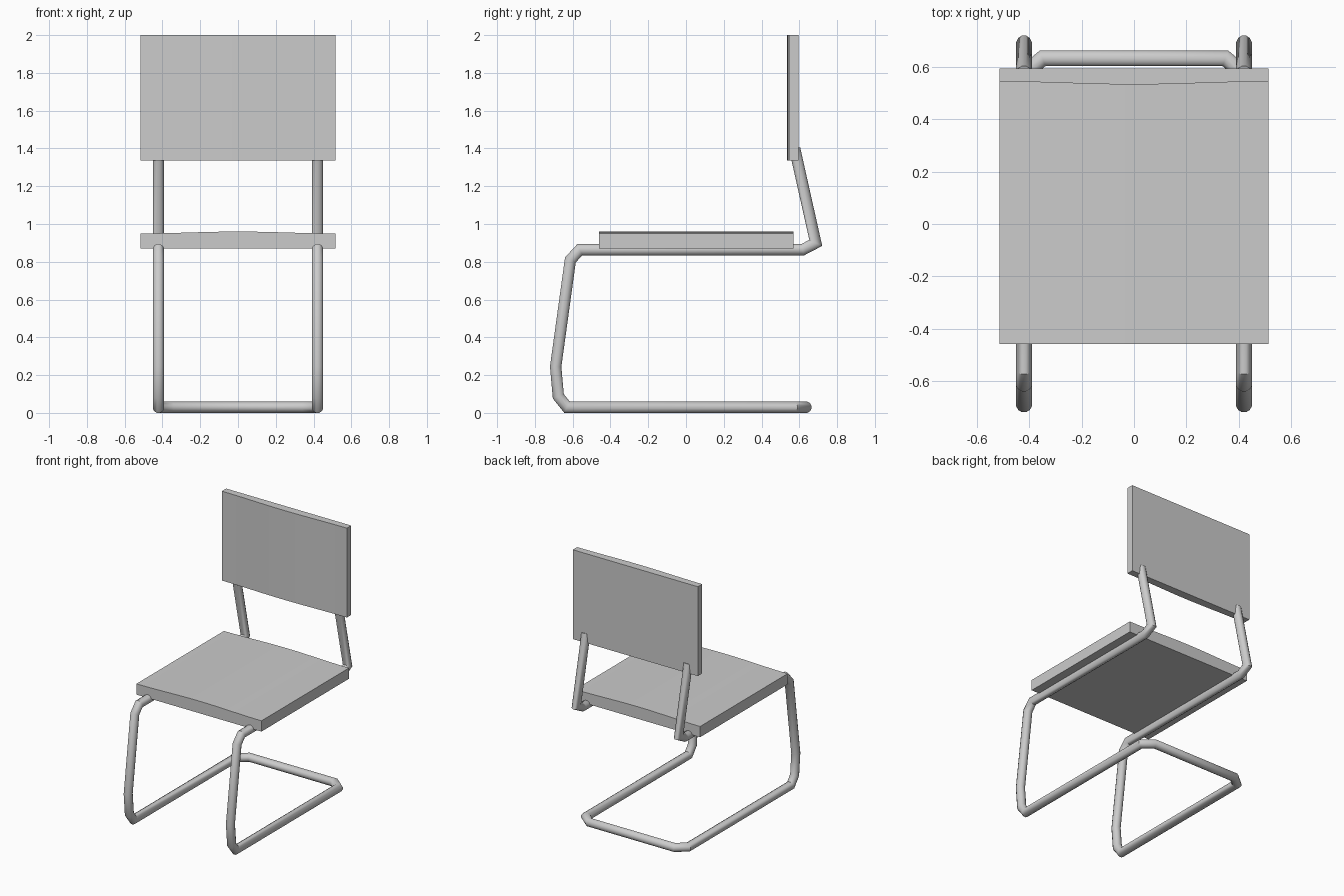
import bpy, bmesh, math
from mathutils import Vector

if "Cube" in bpy.data.objects:
    bpy.data.objects.remove(bpy.data.objects["Cube"])


def finish(name, bm, angle):
    bmesh.ops.recalc_face_normals(bm, faces=bm.faces)
    mesh = bpy.data.meshes.new(name)
    bm.to_mesh(mesh)
    bm.free()
    ob = bpy.data.objects.new(name, mesh)
    bpy.context.collection.objects.link(ob)
    bpy.ops.object.select_all(action='DESELECT')
    ob.select_set(True)
    bpy.context.view_layer.objects.active = ob
    bpy.ops.object.shade_smooth_by_angle(angle=math.radians(angle))
    return ob


def tube(name, path, radius, sides=12):
    """Sweep a round section along a path with mitred corners."""
    pts = [Vector(p) for p in path]
    dirs = [(b - a).normalized() for a, b in zip(pts, pts[1:])]
    bm = bmesh.new()
    u = dirs[0].cross(Vector((1, 0, 0))).normalized()
    v = dirs[0].cross(u)
    ring = [pts[0] + radius * (math.cos(t) * u + math.sin(t) * v)
            for t in (2 * math.pi * (i + 0.5) / sides for i in range(sides))]
    rings = [[bm.verts.new(p) for p in ring]]
    for i in range(1, len(pts)):
        d = dirs[i - 1]
        n = (d + dirs[i]).normalized() if i < len(dirs) else d
        # slide each point along the segment onto the mitre plane
        ring = [p + d * ((pts[i] - p).dot(n) / d.dot(n)) for p in ring]
        rings.append([bm.verts.new(p) for p in ring])
    for a, b in zip(rings, rings[1:]):
        for i in range(sides):
            j = (i + 1) % sides
            bm.faces.new((a[i], a[j], b[j], b[i]))
    bm.faces.new(rings[0])
    bm.faces.new(rings[-1])
    return finish(name, bm, 40)


def panel(name, half_width, thickness, crown, to_world, depth):
    """Slab whose one side swells gently in the middle, extruded by depth."""
    xs = [half_width * (i / 6 - 1) for i in range(13)]
    top = [(x, thickness + crown * 0.5 * (1 + math.cos(math.pi * x / half_width))) for x in xs]
    profile = [(-half_width, 0)] + top + [(half_width, 0)]
    bm = bmesh.new()
    face = bm.faces.new([bm.verts.new(to_world(x, h)) for x, h in profile])
    out = bmesh.ops.extrude_face_region(bm, geom=[face])
    bmesh.ops.translate(bm, vec=depth,
                        verts=[g for g in out['geom'] if isinstance(g, bmesh.types.BMVert)])
    return finish(name, bm, 30)


# Cantilever frame: one side from backrest to floor, mirrored at the rear floor bar
X = 0.421
half = [(X, 0.575, 1.40), (X, 0.687, 0.90), (X, 0.618, 0.864), (X, -0.562, 0.864),
        (X, -0.612, 0.81), (X, -0.69, 0.245), (X, -0.676, 0.092), (X, -0.63, 0.034),
        (X, 0.575, 0.034), (0.35, 0.634, 0.034)]
tube("frame", half + [(-x, y, z) for x, y, z in reversed(half)], 0.031)

# Floor contact sits at z = 0 along the front of the runners
for ob in bpy.data.objects:
    low = min(v.co.z for v in ob.data.vertices)
    for v in ob.data.vertices:
        if v.co.z < 0.2:
            v.co.z -= low

# Seat: crowned upwards
panel("seat", 0.515, 0.08, 0.01, lambda x, h: (x, -0.46, 0.87 + h), (0, 1.03, 0))

# Backrest: crowned towards the sitter
panel("backrest", 0.515, 0.051, 0.011, lambda x, h: (x, 0.596 - h, 1.335), (0, 0, 0.665))
